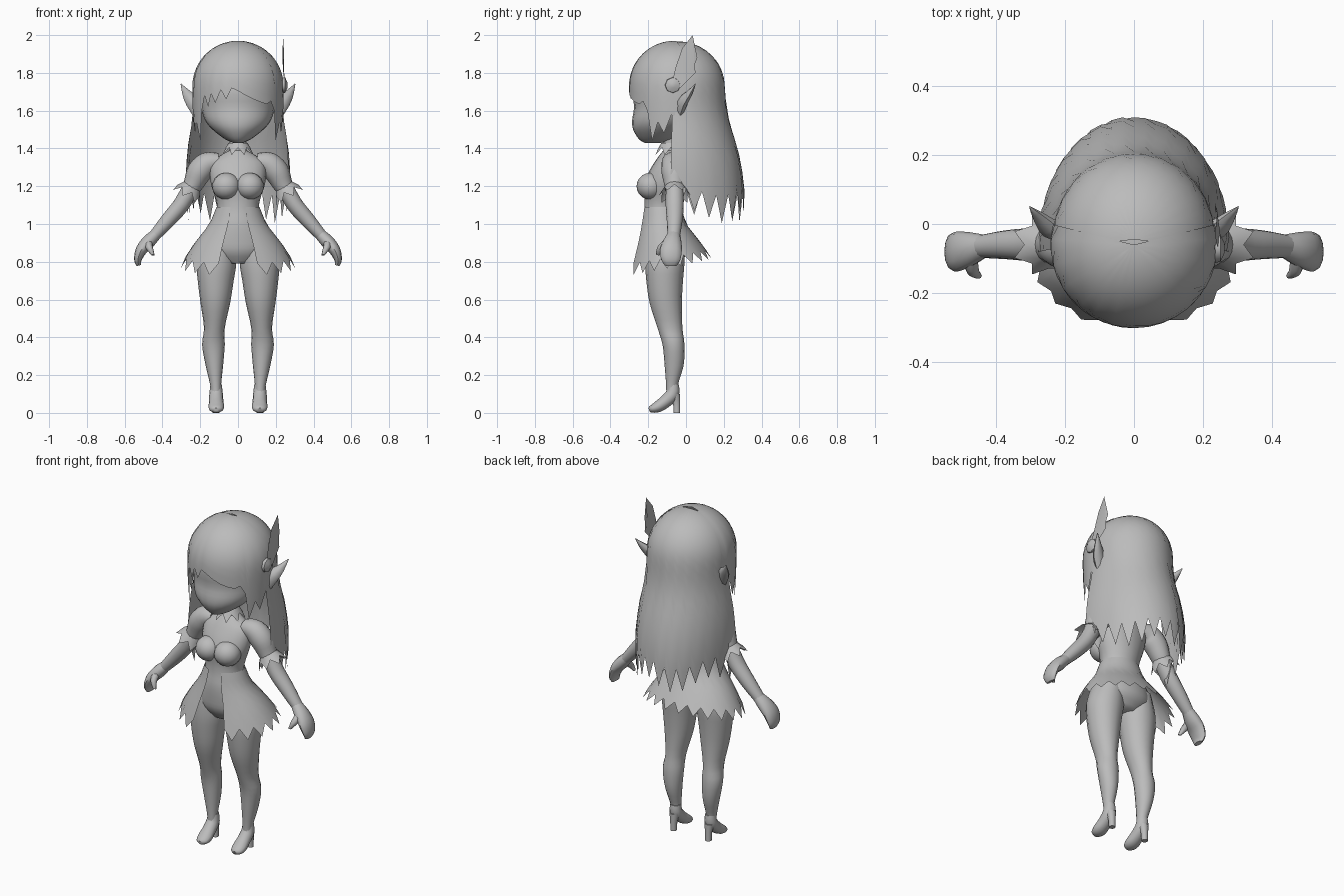
import bpy, bmesh, math
from mathutils import Vector

if "Cube" in bpy.data.objects:
    bpy.data.objects.remove(bpy.data.objects["Cube"])

grey = bpy.data.materials.new("plain_grey")
grey.diffuse_color = (0.5, 0.5, 0.5, 1)
grey.use_nodes = True
grey.node_tree.nodes["Principled BSDF"].inputs["Base Color"].default_value = grey.diffuse_color


def finish(name, bm, angle=50):
    bmesh.ops.recalc_face_normals(bm, faces=bm.faces)
    me = bpy.data.meshes.new(name)
    bm.to_mesh(me)
    bm.free()
    ob = bpy.data.objects.new(name, me)
    bpy.context.collection.objects.link(ob)
    me.materials.append(grey)
    bpy.ops.object.select_all(action='DESELECT')
    ob.select_set(True)
    bpy.context.view_layer.objects.active = ob
    bpy.ops.object.shade_smooth_by_angle(angle=math.radians(angle))
    return ob


def smooth_path(pts, k=3):
    """Catmull-Rom resampling of rows of numbers."""
    out = []
    for i in range(len(pts) - 1):
        p0, p1, p2, p3 = (pts[max(i - 1, 0)], pts[i], pts[i + 1], pts[min(i + 2, len(pts) - 1)])
        for j in range(k):
            t = j / k
            out.append([0.5 * (2 * b + (c - a) * t + (2 * a - 5 * b + 4 * c - d) * t * t
                               + (3 * b - a - 3 * c + d) * t ** 3)
                        for a, b, c, d in zip(p0, p1, p2, p3)])
    return out + [list(pts[-1])]


def tube(name, pts, side=(0, 1, 0), flat=False, n=16, s=1, k=3):
    """Loft of ellipses; each point is x, y, z, radius along side, other radius."""
    bm = bmesh.new()
    rows = smooth_path(pts, k)
    side = Vector(side)
    rings = []
    for i, p in enumerate(rows):
        a, b = rows[max(i - 1, 0)], rows[min(i + 1, len(rows) - 1)]
        tan = Vector((0, 0, 1)) if flat else (Vector(b[:3]) - Vector(a[:3])).normalized()
        other = tan.cross(side).normalized()
        ring = []
        for j in range(n):
            t = 2 * math.pi * j / n
            v = Vector(p[:3]) + side * p[3] * math.cos(t) + other * p[4] * math.sin(t)
            ring.append(bm.verts.new((v.x * s, v.y, v.z)))
        rings.append(ring)
    for r, q in zip(rings, rings[1:]):
        for j in range(n):
            bm.faces.new((r[j], r[(j + 1) % n], q[(j + 1) % n], q[j]))
    bm.faces.new(rings[0])
    bm.faces.new(rings[-1])
    return finish(name, bm)


def stack(name, rows, n=20):
    """Upright loft from rows of z, half width, front y, back y."""
    return tube(name, [(0, (f + b) / 2, z, w, (b - f) / 2) for z, w, f, b in rows],
                side=(1, 0, 0), flat=True, n=n)


def sheet(name, surf, top, edge, steps=10):
    """Open cloth or hair shell hanging from top to a ragged edge of (degrees, z)."""
    bm = bmesh.new()
    cols = []
    for a, zb in edge:
        cols.append([bm.verts.new(surf(math.radians(a), top - (top - zb) * (i / steps) ** 2))
                     for i in range(steps + 1)])
    for c, d in zip(cols, cols[1:]):
        for i in range(steps):
            bm.faces.new((c[i], c[i + 1], d[i + 1], d[i]))
    bmesh.ops.remove_doubles(bm, verts=bm.verts, dist=0.0005)
    return finish(name, bm, 60)


def zigzag(a0, a1, n, high, low):
    """Alternating notch and tip heights along an arc."""
    return [(a0 + (a1 - a0) * i / n, (low if i % 2 else high)(a0 + (a1 - a0) * i / n))
            for i in range(n + 1)]


def lookup(table, z):
    """Linear interpolation in rows sorted by falling z."""
    for p, q in zip(table, table[1:]):
        if z >= q[0]:
            t = max(0, min(1, (p[0] - z) / (p[0] - q[0])))
            return [u + (v - u) * t for u, v in zip(p[1:], q[1:])]
    return table[-1][1:]


# Head, neck and torso
stack("head", [(1.43, .025, -.22, -.13), (1.45, .07, -.25, -.06), (1.5, .135, -.28, 0),
               (1.55, .175, -.285, .05), (1.62, .195, -.275, .1), (1.72, .205, -.28, .13),
               (1.84, .17, -.23, .1), (1.92, .07, -.12, .03)], 24)
stack("neck", [(1.3, .06, -.13, -.03), (1.37, .045, -.12, -.035), (1.5, .045, -.13, -.03)], 12)
stack("torso", [(1.39, .045, -.12, -.03), (1.365, .09, -.14, -.02), (1.33, .14, -.165, -.01),
                (1.27, .15, -.2, -.005), (1.2, .14, -.225, -.01), (1.13, .117, -.22, -.02),
                (1.07, .112, -.222, -.03), (1, .14, -.232, -.01), (.92, .175, -.23, .01),
                (.85, .17, -.22, .01), (.79, .09, -.18, -.04)])

# Collar of small petals
sheet("collar", lambda a, z: (math.sin(a) * (.05 + (1.43 - z) * .6),
                              -.08 - math.cos(a) * (.05 + (1.43 - z) * .6), z),
      1.43, zigzag(0, 360, 16, lambda a: 1.405, lambda a: 1.365), 3)


# Front hair: domed cap with fringe and side locks
def cap_point(a, z):
    if z > 1.73:
        r = math.sqrt(max(0, 1 - ((z - 1.73) / .24) ** 2))
    else:
        r = 1 - (1.73 - z) ** 2 * .5
    return (.242 * r * math.sin(a), -.06 - .242 * r * math.cos(a), z)


fringe = [(-104, 1.62), (-94, 1.5), (-86, 1.58), (-76, 1.48), (-68, 1.54), (-59, 1.44),
          (-53, 1.6), (-47, 1.68), (-41, 1.62), (-36, 1.69), (-30, 1.64), (-22, 1.71),
          (-15, 1.66), (-8, 1.72), (0, 1.705), (10, 1.68), (20, 1.66), (30, 1.645), (39, 1.635),
          (46, 1.65), (53, 1.6), (59, 1.44), (68, 1.54), (76, 1.48), (86, 1.58), (94, 1.5),
          (104, 1.62)]
sheet("front_hair", cap_point, 1.97, fringe, 12)

# Long back hair
fall = [(1.73, .235, .205), (1.6, .235, .215), (1.5, .25, .24), (1.4, .268, .275),
        (1.25, .278, .303), (1.15, .272, .312), (1, .262, .305)]


def fall_point(a, z):
    w, back = lookup(fall, z)
    r = math.sqrt(max(0, 1 - ((z - 1.73) / .237) ** 2)) if z > 1.73 else 1
    cy = -.045
    return (w * r * math.sin(a), cy - (back - cy) * r * math.cos(a), z)


sheet("back_hair", fall_point, 1.967,
      zigzag(84, 276, 28, lambda a: 1.17 - .02 * math.cos(a),
             lambda a: 1.04 + .035 * math.sin(a * .37)), 16)

# Skirt, open at the front
flare = [(1.09, .114, -.226, -.025), (1, .15, -.24, .0), (.9, .23, -.262, .08),
         (.8, .295, -.29, .15), (.72, .32, -.31, .18)]


def skirt_point(a, z):
    w, f, b = lookup(flare, z)
    return (w * math.sin(a), (f + b) / 2 - (b - f) / 2 * math.cos(a), z)


sheet("skirt", skirt_point, 1.09,
      zigzag(20, 340, 36, lambda a: .825 - .035 * math.cos(math.radians(a)),
             lambda a: .77 - .045 * math.cos(math.radians(a))), 8)

for s, tag in ((1, "left"), (-1, "right")):
    # Bust
    bm = bmesh.new()
    bmesh.ops.create_uvsphere(bm, u_segments=16, v_segments=10, radius=.075)
    for v in bm.verts:
        v.co = (v.co.x + s * .062, v.co.y - .187, v.co.z * .95 + 1.2)
    finish(tag + "_bust", bm)
    # Legs
    tube(tag + "_leg", [(.1, -.11, .92, .08, .1), (.113, -.112, .8, .104, .104),
                        (.118, -.113, .7, .095, .097), (.12, -.107, .58, .078, .085),
                        (.125, -.085, .45, .055, .066), (.13, -.066, .36, .06, .058),
                        (.125, -.063, .25, .046, .05), (.118, -.075, .14, .028, .03),
                        (.116, -.075, .08, .028, .03)], side=(1, 0, 0), flat=True, s=s)
    # Shoe and heel
    tube(tag + "_shoe", [(.116, -.068, .15, .03, .03), (.116, -.072, .1, .036, .036),
                         (.115, -.11, .06, .038, .034), (.115, -.15, .032, .042, .03),
                         (.115, -.182, .02, .034, .02), (.115, -.195, .015, .015, .012)],
         side=(1, 0, 0), n=12, s=s)
    tube(tag + "_heel", [(.116, -.048, 0, .018, .018), (.116, -.05, .05, .02, .02),
                         (.116, -.06, .1, .03, .03)], side=(1, 0, 0), flat=True, n=10, s=s)
    # Puffed sleeve
    tube(tag + "_sleeve", [(.1, -.075, 1.33, .05, .045), (.16, -.068, 1.32, .062, .062),
                           (.205, -.064, 1.275, .066, .066), (.232, -.06, 1.22, .058, .055),
                           (.252, -.06, 1.18, .05, .046)], s=s)
    # Ragged cuff
    bm = bmesh.new()
    start, axis = Vector((.243, -.06, 1.2)), Vector((.5, 0, -.86))
    across, rows = Vector((.86, 0, .5)), []
    for row in range(2):
        ring = []
        for j in range(14):
            t = j * math.tau / 14
            r, d = ((.05, 0), ((.07, .03), (.088, .07))[j % 2])[row]
            p = start + axis * d + across * r * math.cos(t) + Vector((0, r * math.sin(t), 0))
            ring.append(bm.verts.new((p.x * s, p.y, p.z)))
        rows.append(ring)
    for j in range(14):
        k = (j + 1) % 14
        bm.faces.new((rows[0][j], rows[0][k], rows[1][k], rows[1][j]))
    finish(tag + "_cuff", bm)
    # Forearm, hand and thumb
    tube(tag + "_arm", [(.235, -.06, 1.22, .045, .045), (.295, -.06, 1.11, .048, .044),
                        (.37, -.06, 1.02, .042, .04), (.445, -.065, .935, .033, .03)], s=s)
    tube(tag + "_hand", [(.435, -.065, .945, .034, .03), (.475, -.074, .905, .05, .036),
                         (.513, -.08, .86, .058, .03), (.53, -.08, .81, .05, .02),
                         (.525, -.08, .78, .032, .012)], n=12, s=s)
    tube(tag + "_thumb", [(.475, -.1, .9, .022, .022), (.468, -.135, .87, .019, .019),
                          (.45, -.15, .835, .009, .009)], side=(1, 0, 0), n=8, s=s)
    # Pointed ear
    tube(tag + "_ear", [(.19, -.035, 1.59, .02, .05), (.24, -.015, 1.65, .03, .04),
                        (.272, .015, 1.69, .02, .024), (.302, .05, 1.742, .002, .002)],
         n=8, s=s, k=2)

# Feather ornament on one side, with its round clasp
feather = [(-.075, 1.74), (-.055, 1.83), (-.02, 1.93), (.035, 2.0), (.04, 1.93), (.025, 1.88),
           (.06, 1.88), (.035, 1.82), (.05, 1.8), (.01, 1.76), (-.03, 1.72)]
bm = bmesh.new()
bm.faces.new([bm.verts.new((.25 - .015 * math.sin((z - 1.72) * 9), y, z)) for y, z in feather])
bmesh.ops.triangulate(bm, faces=bm.faces)
finish("feather", bm)
tube("clasp", [(.235, -.07, 1.735, .042, .042), (.25, -.07, 1.735, .04, .04),
               (.262, -.07, 1.735, .015, .015)], n=8, k=1)
